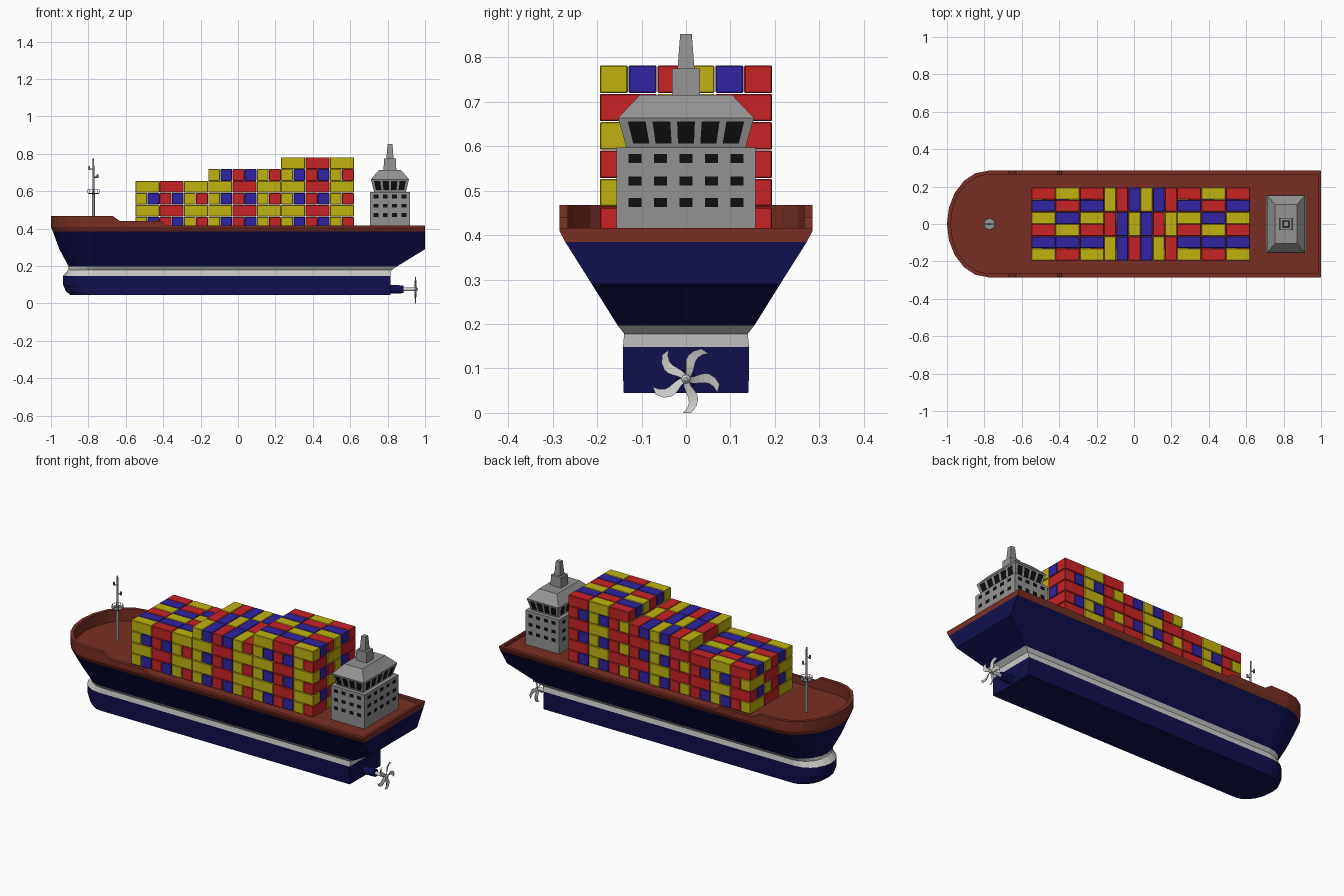
import bpy, bmesh, math
from mathutils import Vector, Matrix

if "Cube" in bpy.data.objects:
    bpy.data.objects.remove(bpy.data.objects["Cube"])

def mat(name, r, g, b):
    m = bpy.data.materials.new(name)
    m.diffuse_color = (r, g, b, 1)
    m.use_nodes = True
    m.node_tree.nodes["Principled BSDF"].inputs["Base Color"].default_value = m.diffuse_color
    return m

NAVY = mat("navy", .005, .005, .075)
WHITE = mat("white", .62, .62, .6)
RUST = mat("rust_red", .19, .028, .018)
RED = mat("container_red", .58, .017, .019)
YELLOW = mat("container_yellow", .53, .45, .005)
BLUE = mat("container_blue", .03, .017, .36)
GREY = mat("grey", .29, .29, .29)
BLACK = mat("black", .005, .005, .005)

def finish(bm, name, mats, normals=True):
    if normals:
        bmesh.ops.recalc_face_normals(bm, faces=bm.faces)
    me = bpy.data.meshes.new(name)
    bm.to_mesh(me)
    bm.free()
    for m in mats:
        me.materials.append(m)
    ob = bpy.data.objects.new(name, me)
    bpy.context.collection.objects.link(ob)
    return ob

def loft(bm, loops):
    """Skin closed loops of equal length and cap both ends."""
    rings = [[bm.verts.new(p) for p in lp] for lp in loops]
    n = len(rings[0])
    for a, b in zip(rings, rings[1:]):
        for i in range(n):
            j = (i + 1) % n
            bm.faces.new((a[i], a[j], b[j], b[i]))
    bm.faces.new(rings[0])
    bm.faces.new(rings[-1])

# ---- Hull with bulwark and deck
BREAKS = (-.67, -.63, -.41, -.385)

def rail(x):
    pts = [(-2, .468), (-.67, .468), (-.63, .44), (-.41, .44), (-.385, .416), (2, .416)]
    for (x0, z0), (x1, z1) in zip(pts, pts[1:]):
        if x <= x1:
            return z0 + (z1 - z0) * (x - x0) / (x1 - x0)

def outline(bow, stern, half, length, z):
    c = bow + length
    side = [(c - length * math.cos(t), half * math.sin(t))
            for t in [math.radians(18 * k) for k in range(6)]]
    side += [(x, half) for x in BREAKS] + [(stern, half)]
    pts = side + [(x, -y) for x, y in reversed(side[1:])]
    return [(x, y, z if z else rail(x)) for x, y in pts]

levels = [  # bow x, stern x, half width, bow length, z (0 = rail height)
    (-.895, .815, .140, .11, .045), (-.920, .815, .141, .13, .065),
    (-.935, .815, .142, .14, .10), (-.935, .815, .142, .14, .148),
    (-.908, .820, .139, .13, .178), (-.905, .848, .154, .135, .197),
    (-.955, 1.0, .212, .18, .29), (-.990, 1.0, .272, .21, .385),
    (-1.0, 1.0, .285, .22, .41), (-1.0, 1.0, .285, .22, 0),
    (-.98, .985, .265, .20, 0), (-.98, .985, .265, .20, .40)]
bm = bmesh.new()
loft(bm, [outline(*l) for l in levels])
for f in bm.faces:
    z = f.calc_center_median().z
    f.material_index = 2 if z > .385 else 1 if .148 < z < .197 else 0
finish(bm, "hull", [NAVY, WHITE, RUST])

# ---- Containers: layers alternate between lengthwise and crosswise
PAINT = {"R": 0, "Y": 1, "B": 2}
LONG = ("YBRYBR", "RBYBRY", "YBRYBR")    # per column, from -y to +y
CROSS = ("YBRBYR", "RBYBRY", "YRBYBR")   # per row from -y, from bow to stern
H, W = .0638, .065
for bay, layers in enumerate((4, 5, 6)):
    bm = bmesh.new()
    x0, y0 = -.55 + .39 * bay, -.195
    for k in range(layers):
        for i in range(3):
            for j in range(6):
                if k % 2:
                    c, size = (x0 + 2 * W * (i + .5), y0 + W * (j + .5)), (2 * W, W)
                    col = LONG[i][j]
                else:
                    c, size = (x0 + W * (j + .5), y0 + 2 * W * (i + .5)), (W, 2 * W)
                    col = CROSS[i][j]
                m = (Matrix.Translation((c[0], c[1], .40 + H * (k + .5)))
                     @ Matrix.Diagonal((size[0] - .002, size[1] - .002, H - .002, 1)))
                vs = bmesh.ops.create_cube(bm, size=1, matrix=m)["verts"]
                for f in {f for v in vs for f in v.link_faces}:
                    f.material_index = PAINT[col]
    ob = finish(bm, f"containers_bay_{bay + 1}", [RED, YELLOW, BLUE])
    bev = ob.modifiers.new("soft_edges", "BEVEL")
    bev.width, bev.segments = .0025, 1

# ---- Deck house made of stacked tapered blocks
CX = .8125

def ring(hx, hy, z):
    return [Vector((CX + sx * hx, sy * hy, z)) for sx, sy in ((-1, -1), (1, -1), (1, 1), (-1, 1))]

def block(name, *rings):
    bm = bmesh.new()
    loft(bm, [ring(*r) for r in rings])
    return finish(bm, name, [GREY])

def windows(name, low, high, counts, fill, rows):
    """Thin panes laid on the four walls between two rings."""
    a, b = ring(*low), ring(*high)
    bm = bmesh.new()
    for s in range(4):
        p, q, r, t = a[s], a[(s + 1) % 4], b[(s + 1) % 4], b[s]
        out = (q - p).cross(t - p).normalized() * .002
        n, margin = counts[s % 2], .04
        pitch = (1 - 2 * margin) / n
        for v0, v1 in rows:
            for i in range(n):
                u = margin + pitch * (i + .5)
                d = pitch * fill / 2
                quad = [p.lerp(q, uu).lerp(t.lerp(r, uu), v) + out
                        for uu, v in ((u - d, v0), (u + d, v0), (u + d, v1), (u - d, v1))]
                bm.faces.new([bm.verts.new(c) for c in quad])
    finish(bm, name, [BLACK], False)

lo, hi = (.108, .156, .40), (.108, .156, .597)
block("deck_house", lo, hi)
windows("cabin_windows", lo, hi, (4, 5), .52,
        [((z - .01 - .40) / .197, (z + .01 - .40) / .197) for z in (.473, .522, .572)])
lo, hi = (.085, .134, .597), (.102, .153, .664)
block("bridge", lo, hi, (.058, .104, .715))
windows("bridge_windows", lo, hi, (4, 5), .72, [(.14, .88)])
block("funnel_base", (.034, .032, .715), (.032, .031, .775))
block("funnel_top", (.019, .019, .775), (.013, .013, .853))

# ---- Round parts
def rod(name, a, b, r1, r2, m, n=12):
    a, b = Vector(a), Vector(b)
    d = b - a
    bm = bmesh.new()
    bmesh.ops.create_cone(bm, cap_ends=True, segments=n, radius1=r1, radius2=r2, depth=d.length,
        matrix=Matrix.Translation((a + b) / 2) @ d.to_track_quat("Z", "Y").to_matrix().to_4x4())
    return finish(bm, name, [m])

# Mast with lookout platform, railing and lamp arms
MX = -.773
rod("mast_lower", (MX, 0, .40), (MX, 0, .60), .009, .007, GREY)
rod("mast_upper", (MX, 0, .60), (MX, 0, .775), .006, .004, GREY)
rod("mast_platform", (MX, 0, .585), (MX, 0, .592), .026, .032, GREY)
for i in range(8):
    t, u = math.tau * i / 8, math.tau * (i + 1) / 8
    p = Vector((MX + .03 * math.cos(t), .03 * math.sin(t), .607))
    q = Vector((MX + .03 * math.cos(u), .03 * math.sin(u), .607))
    rod("platform_rail", p, q, .0015, .0015, GREY, 6)
    rod("platform_post", p - Vector((0, 0, .016)), p, .0015, .0015, GREY, 6)
for side, z in ((-1, .72), (1, .675)):
    e = MX + side * .022
    rod("lamp_arm", (MX, 0, z), (e, 0, z), .003, .003, GREY, 8)
    rod("lamp", (e, 0, z - .005), (e, 0, z + .014), .005, .005, GREY, 8)

# Propeller shaft and hub
PZ = .076
rod("shaft_housing", (.80, 0, PZ), (.885, 0, PZ), .023, .021, NAVY, 16)
rod("propeller_shaft", (.88, 0, PZ), (.955, 0, PZ), .010, .010, WHITE, 16)
rod("propeller_cap", (.955, 0, PZ), (.962, 0, PZ), .010, .004, WHITE, 16)

# Five swept, twisted blades
bm = bmesh.new()
for b in range(5):
    base = math.radians(-88 + 72 * b)
    rings = []
    for k in range(7):
        t = k / 6
        r = .006 + .070 * t
        ang = base + .34 * math.sin(math.pi * t)
        w = .006 + .005 * math.sin(math.pi * min(1, t * .75))
        rad = Vector((0, math.cos(ang), math.sin(ang)))
        tan = Vector((0, -math.sin(ang), math.cos(ang)))
        c = Vector((.949, 0, PZ)) + rad * r
        across = tan * w + Vector((.004 * (1 - .5 * t), 0, 0))
        th = Vector((.0012, 0, 0))
        rings.append([c - across - th, c + across - th, c + across + th, c - across + th])
    loft(bm, rings)
finish(bm, "propeller_blades", [WHITE])
